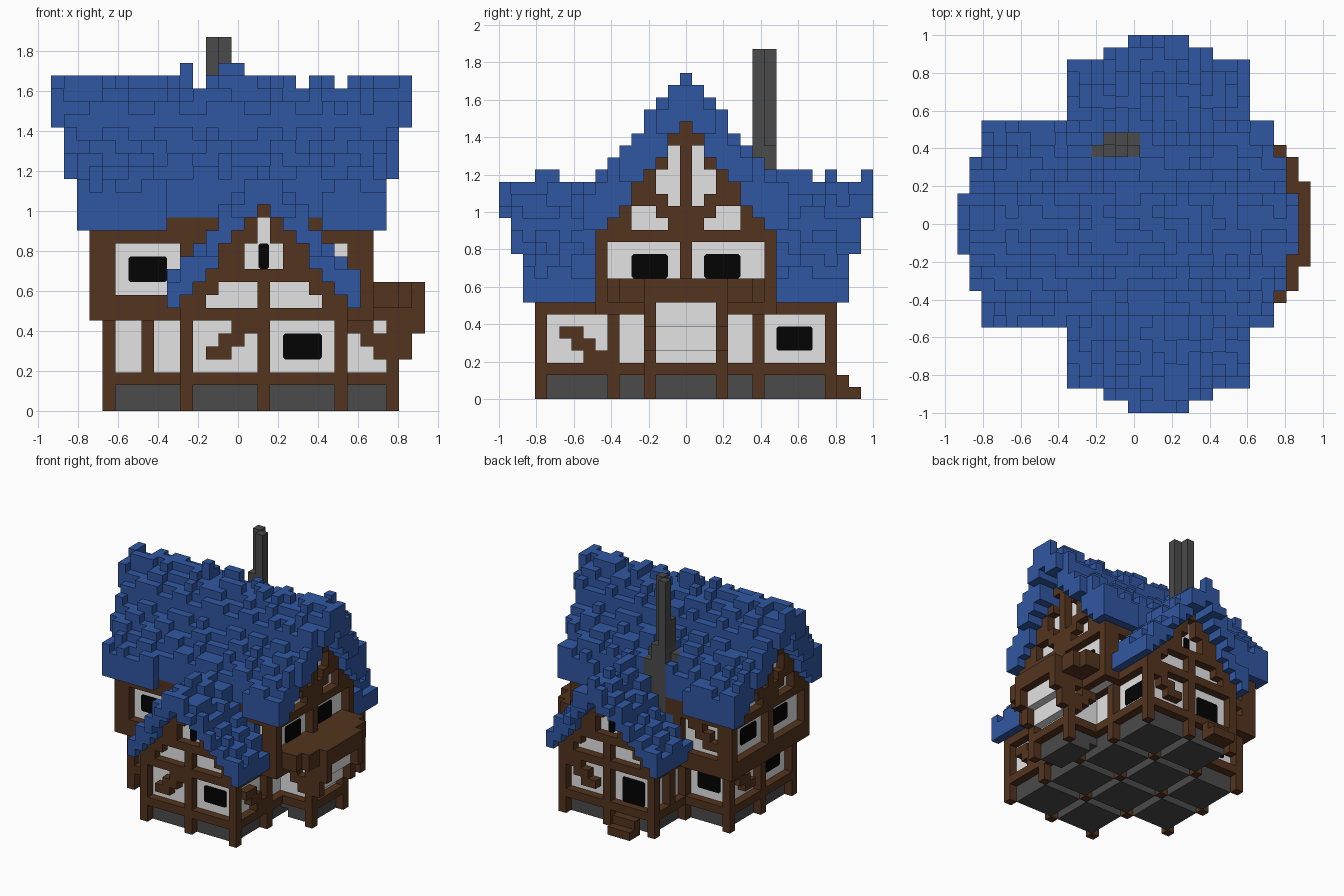
import bpy, random

if "Cube" in bpy.data.objects:
    bpy.data.objects.remove(bpy.data.objects["Cube"])

random.seed(7)
U = 2 / 31          # size of one block; x and y cells are centred on integers
cells = {}          # (x, y, z) -> part name


def put(part, x0, x1, y0, y1, z0, z1):
    """Fill blocks, all limits inclusive."""
    for x in range(x0, x1 + 1):
        for y in range(y0, y1 + 1):
            for z in range(z0, z1 + 1):
                cells[x, y, z] = part


def brace(axis, plane, start, z0, step=1, n=3, dz=1):
    """Stepped diagonal timber, two blocks wide, on a wall facing the axis."""
    for s in range(n):
        for w in (0, step):
            a, z = start + s * step + w, z0 + s * dz
            cells[(a, plane, z) if axis == 'y' else (plane, a, z)] = 'timber_frame'


def ring(x0, x1, y0, y1, z0, z1):
    """Horizontal beam around a rectangle."""
    for y in (y0, y1):
        put('timber_frame', x0, x1, y, y, z0, z1)
    for x in (x0, x1):
        put('timber_frame', x, x, y0, y1, z0, z1)


def main_wall(d):
    return max(14, round(23 - 1.3 * d))


def wing_wall(d):
    return round(16 - 1.15 * d)


def tile_bumps(lo, hi):
    """Random runs of raised and flat tiles along one row."""
    out, a, up = {}, lo, random.random() < .5
    while a <= hi:
        for _ in range(random.choice((1, 1, 2, 2, 3))):
            out[a] = int(up)
            a += 1
        up = not up
    return out


# Main roof: ridge along x, ends flare outward toward the ridge
for side in (-1, 1):
    for d in range(9):
        bumps = tile_bumps(-14, 13)
        top = 25 if d == 0 else round(26 - 1.15 * d)
        for x in range(-14, 14):
            if d == 8 and -5 <= x <= 6:
                continue
            h = top + bumps[x] + (1 if d == 0 and bumps[x] and -5 < x < 3 else 0)
            for z in range(main_wall(d), h):
                e = min(2 - d // 3, (z - 14) // 4)
                if -12 - e <= x <= 11 + e:
                    cells[x, side * d, z] = 'roof_tiles'

# Cross wing roofs, front and back
for side in (-1, 1):
    for dx in range(-7, 8):
        d = abs(dx)
        bumps = tile_bumps(7, 15)
        end = 15 if d <= 2 else 14 if d <= 4 else 13
        for y in range(7, end + 1):
            for z in range(wing_wall(d), wing_wall(d) + 2 + bumps[y]):
                ez = 13 if z < 12 else 14 if z < 15 else 15
                if y <= ez:
                    cells[2 + dx, side * y, z] = 'roof_tiles'

# Stone foundation with grooves between the cells underneath; plaster above
for x0, x1, y0, y1 in ((-9, 7, -5, 5), (-3, 7, -11, 11), (8, 11, -2, 2)):
    put('foundation', x0, x1, y0, y1, 1, 1)
    for x in range(x0, x1 + 1):
        for y in range(y0, y1 + 1):
            if x not in (-4, 2, 8) and (y not in (-6, 0, 6) or x > 8):
                cells[x, y, 0] = 'foundation'
    put('plaster_walls', x0, x1, y0, y1, 2, 7)

# Plaster of the upper storey and gables
for y in range(-6, 7):
    put('plaster_walls', -10, 9, y, y, 7, main_wall(abs(y)) - 1)
for dx in range(-5, 6):
    put('plaster_walls', 2 + dx, 2 + dx, -11, 11, 7, wing_wall(abs(dx)) - 1)

# Ground floor posts and beams
for x in (-10, -4, 2, 8):
    for y in (-12, -6, 0, 6, 12):
        if abs(y) <= 6 or x > -10:
            put('timber_frame', x, x, y, y, 0, 7)
for z in (2, 7):
    ring(-10, 8, -6, 6, z, z)
    ring(-4, 8, -12, 12, z, z)
    ring(8, 12, -3, 3, z, z)
put('plaster_walls', -3, 7, -5, 5, 3, 6)

# Ground floor studs and braces
put('timber_frame', -7, -7, -6, -6, 3, 6)
brace('y', -12, -2, 4)
brace('y', 12, 4, 4)
brace('y', -3, 9, 6, dz=-1)
brace('y', 3, 9, 6, dz=-1)
brace('x', 8, -10, 5, dz=-1)
brace('x', -4, -10, 4)
put('timber_frame', -4, -4, 9, 9, 3, 6)
brace('x', -10, 2, 4)

# Upper storey timber, jettied over the ground floor
ring(-11, 10, -7, 7, 7, 8)
ring(-11, 10, -7, 7, 13, 13)
for y in (-7, 7):
    for x in (-11, -10, -4, 9, 10):
        put('timber_frame', x, x, y, y, 7, 13)
    put('timber_frame', -5, 6, y, y, 14, 14)
brace('y', 7, -9, 10)
for x in (-11, 10):
    put('timber_frame', x, x, 0, 0, 7, 22)
    for d in range(8):
        for y in (-d, d):
            w = main_wall(d)
            put('timber_frame', x, x, y, y, max(13, w - (1 if d in (1, 2) else 2)), w - 1)
    for s in (-1, 1):
        for y, z in ((1, 14), (1, 15), (2, 15), (2, 16), (3, 16)):
            cells[x, s * y, z] = 'timber_frame'

# Wing gable timber
for y in (-12, 12):
    put('timber_frame', -4, 8, y, y, 7, 7)
    put('timber_frame', -1, 5, y, y, 10, 10)
    put('timber_frame', 2, 2, y, y, 8, 9)
    for dx in range(-6, 7):
        w = wing_wall(abs(dx))
        put('timber_frame', 2 + dx, 2 + dx, y, y, max(8, w - (1 if dx == 0 else 2)), w - 1)
    for s in (-1, 1):
        put('timber_frame', 2 + 2 * s, 2 + 2 * s, y, y, 11, 12)

# Right-hand bay: stepped plaster belly, brackets and deck
put('plaster_walls', 12, 12, -2, 2, 4, 7)
put('plaster_walls', 13, 13, -2, 2, 6, 7)
for y in (-3, 3):
    put('timber_frame', 12, 12, y, y, 0, 7)
    put('timber_frame', 13, 13, y, y, 4, 7)
    put('timber_frame', 14, 14, y, y, 6, 7)
for x, r in ((9, 6), (10, 6), (11, 6), (12, 6), (13, 5), (14, 3)):
    put('timber_frame', x, x, -r, r, 8, 9)

# Door steps at the back
put('timber_frame', -2, 0, 13, 13, 0, 1)
put('timber_frame', -2, 0, 14, 14, 0, 0)

# Chimney: two tall corner flues on a wider foot
put('chimney', -2, 0, 5, 7, 10, 18)
put('chimney', -3, -3, 6, 6, 10, 19)
put('chimney', 0, 0, 6, 6, 19, 19)
put('chimney', -1, -1, 7, 7, 19, 20)
put('chimney', -2, -2, 6, 6, 19, 23)
put('chimney', -2, -2, 7, 7, 19, 28)
put('chimney', -1, -1, 6, 6, 19, 28)


def material(name, rgb):
    m = bpy.data.materials.new(name)
    m.diffuse_color = (*rgb, 1)
    m.use_nodes = True
    m.node_tree.nodes["Principled BSDF"].inputs["Base Color"].default_value = m.diffuse_color
    return m


grey = material('stone grey', (.07, .07, .07))
colours = {'roof_tiles': material('slate blue', (.03, .095, .36)),
           'timber_frame': material('dark brown', (.088, .034, .013)),
           'plaster_walls': material('pale plaster', (.77, .77, .77)),
           'foundation': grey, 'chimney': grey}
black = material('window black', (.001, .001, .001))


def make(name, verts, faces, mat):
    me = bpy.data.meshes.new(name)
    me.from_pydata(verts, [], faces)
    me.materials.append(mat)
    bpy.context.collection.objects.link(bpy.data.objects.new(name, me))


# Turn each part's exposed block sides into one mesh
for part, mat in colours.items():
    index, faces = {}, []
    for c, p in cells.items():
        for ax, s in [(i, j) for i in range(3) for j in (0, 1)] if p == part else []:
            n = list(c)
            n[ax] += 2 * s - 1
            if tuple(n) in cells:
                continue
            quad = []
            for p0, p1 in ((0, 0), (1, 0), (1, 1), (0, 1)):
                v = list(c)
                v[ax] += s
                v[(ax + 1) % 3] += p0
                v[(ax + 2) % 3] += p1
                quad.append(index.setdefault(tuple(v), len(index)))
            faces.append(quad if s else quad[::-1])
    make(part, [((x - .5) * U, (y - .5) * U, z * U) for x, y, z in index], faces, mat)


def pane(name, axis, plane, sign, a0, a1, z0, z1):
    """Thin black plate with clipped corners on a wall plane."""
    c = .15
    pts = [(a0 + c, z0), (a1 - c, z0), (a1, z0 + c), (a1, z1 - c),
           (a1 - c, z1), (a0 + c, z1), (a0, z1 - c), (a0, z0 + c)]
    verts = []
    for off in (-.02, .1):
        for a, z in pts:
            q = plane + sign * off
            verts.append((a * U, q * U, z * U) if axis == 'y' else (q * U, a * U, z * U))
    faces = [list(range(7, -1, -1)), list(range(8, 16))]
    faces += [(i, (i + 1) % 8, (i + 1) % 8 + 8, i + 8) for i in range(8)]
    if (axis == 'y') == (sign > 0):
        faces = [f[::-1] for f in faces]
    make(name, verts, faces, black)


# Windows and door
pane('front_window', 'y', -11.5, -1, 3.5, 6.5, 4, 6)
pane('back_door', 'y', 11.5, 1, -2.5, .5, 3, 6)
pane('wing_side_window', 'x', 7.5, 1, 7.5, 10.5, 4, 6)
pane('back_left_window', 'y', 5.5, 1, -8.5, -5.5, 4, 6)
pane('left_window', 'x', -9.5, -1, -4.5, -1.5, 4, 6)
pane('upper_window', 'y', -6.5, -1, -8.5, -5.5, 10, 12)
for s in (-1, 1):
    pane('attic_window', 'y', 11.5 * s, s, 1.6, 2.4, 11, 13)
    for a in (-4.5, 1.5):
        pane('gable_window', 'x', 9.5 if s > 0 else -10.5, s, a, a + 3, 10, 12)
